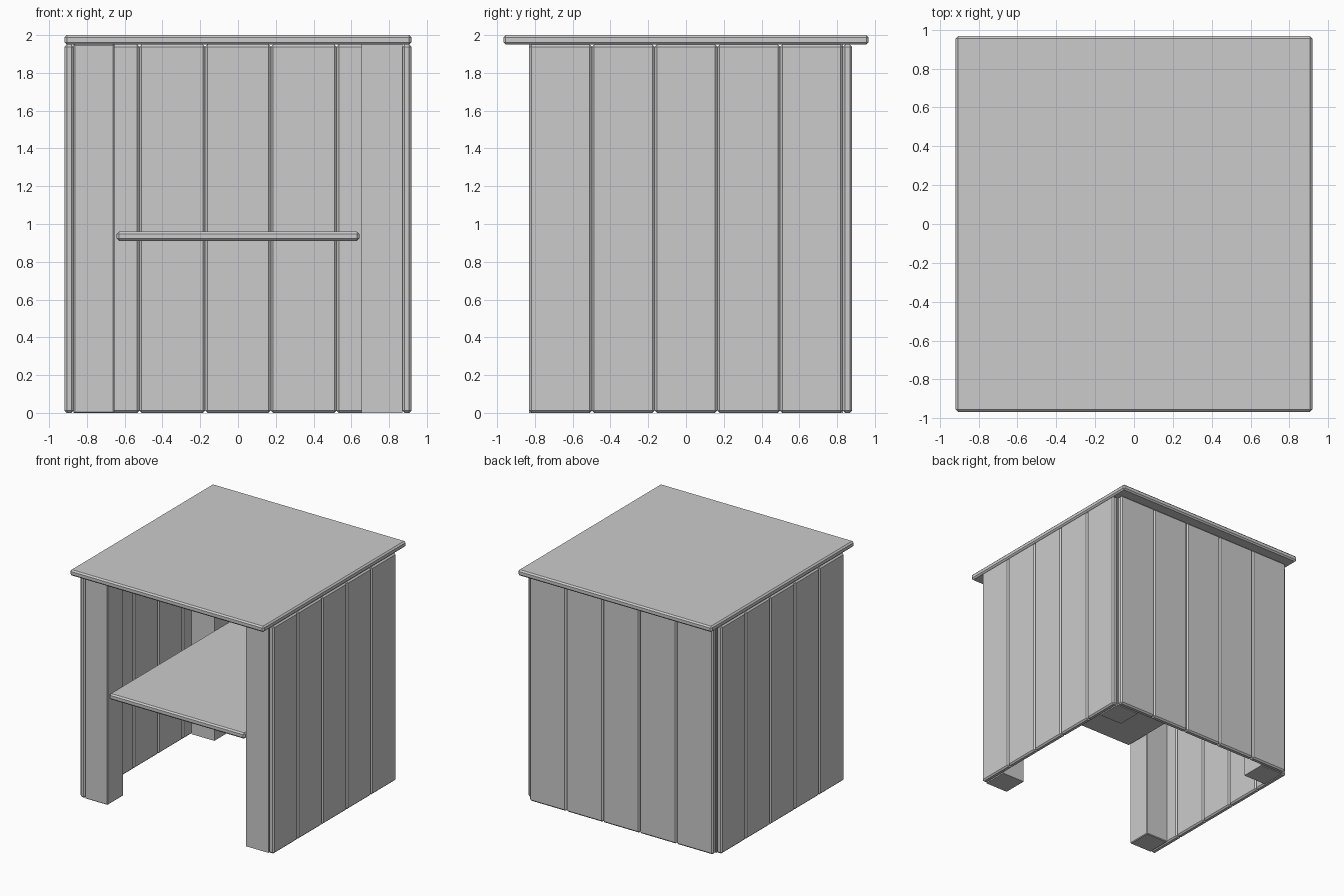
import bpy

if "Cube" in bpy.data.objects:
    bpy.data.objects.remove(bpy.data.objects["Cube"])

def box(name, lo, hi, bevel=0.0):
    """Axis-aligned block between two corners, with an optional flat chamfer."""
    bpy.ops.mesh.primitive_cube_add(size=1)
    ob = bpy.context.object
    ob.name = name
    for v in ob.data.vertices:
        v.co = [lo[i] if v.co[i] < 0 else hi[i] for i in range(3)]
    if bevel:
        m = ob.modifiers.new("chamfer", 'BEVEL')
        m.width = bevel
        m.segments = 1
    return ob

CH = 0.012           # plank chamfer
HX, HY = 0.87, 0.83  # inner half sizes of the body
T = 0.05             # board thickness
H = 1.95             # body height
LEG = 0.215
N = 5                # planks per wall

# table top
box("table_top", (-0.918, -0.967, H), (0.918, 0.967, 2.0), CH)

# side walls made of vertical planks
w = 2 * HY / N
for side, s in (("left", -1), ("right", 1)):
    xs = sorted((s * HX, s * (HX + T - 0.002)))
    for i in range(N):
        y = -HY + i * w
        box(f"{side}_plank_{i + 1}", (xs[0], y, 0), (xs[1], y + w, H), CH)

# back wall planks
w = 2 * HX / N
for i in range(N):
    x = -HX + i * w
    box(f"back_plank_{i + 1}", (x, HY, 0), (x + w, HY + T, H), CH)

# square legs in the four inner corners
for side, s in (("left", -1), ("right", 1)):
    for end, t in (("front", -1), ("back", 1)):
        xs = sorted((s * HX, s * (HX - LEG)))
        ys = sorted((t * HY, t * (HY - LEG)))
        bevel = 0.006 if (s, t) == (-1, -1) else 0
        box(f"{end}_{side}_leg", (xs[0], ys[0], 0), (xs[1], ys[1], H), bevel)

# shelf between the legs
box("shelf", (-0.642, -HY, 0.91), (0.642, HY, 0.96), CH)
